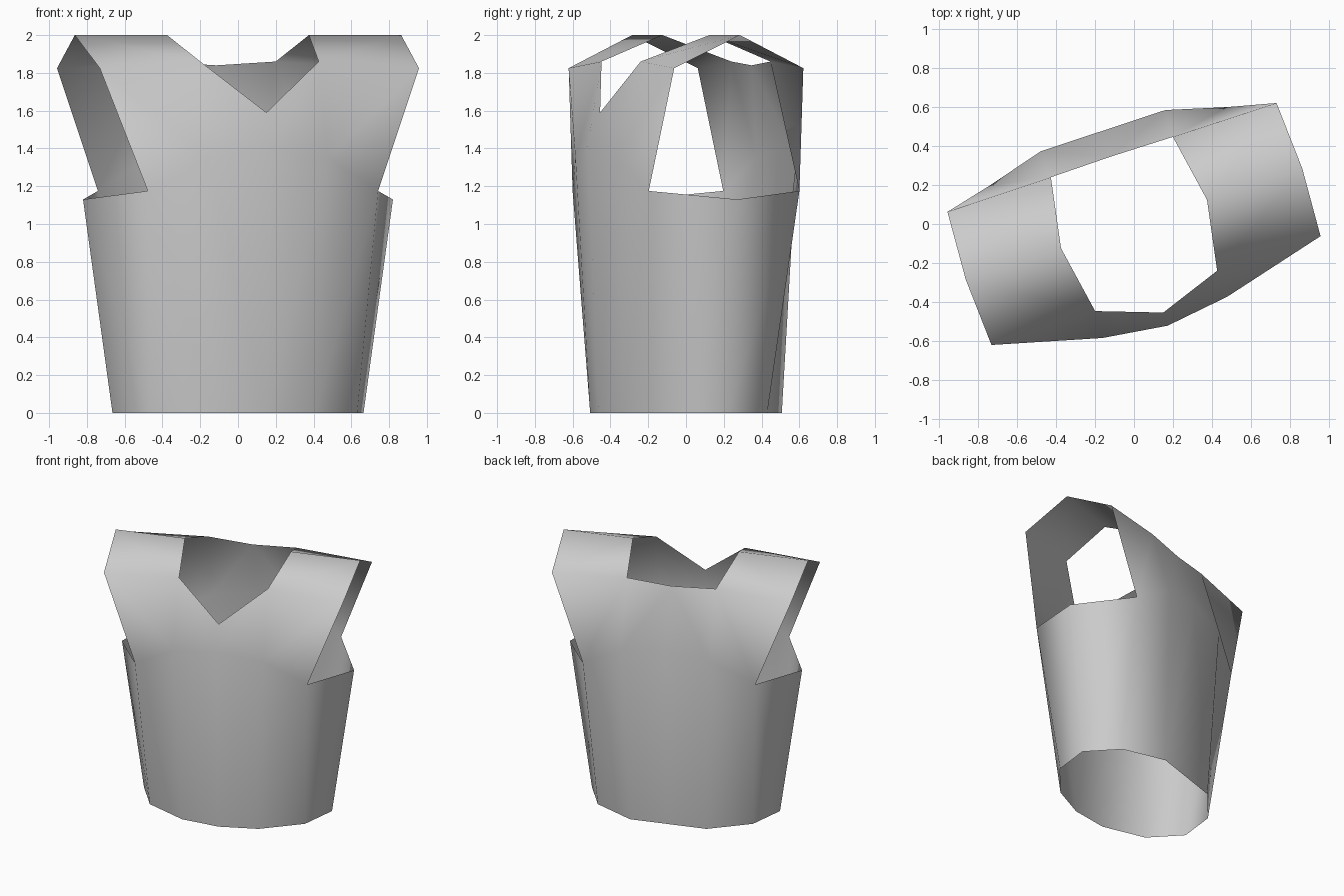
import bpy, bmesh, math

if "Cube" in bpy.data.objects:
    bpy.data.objects.remove(bpy.data.objects["Cube"])

# Plain grey cloth
cloth = bpy.data.materials.new("grey cloth")
cloth.use_nodes = True
grey = (0.6, 0.6, 0.6, 1)
cloth.diffuse_color = grey
cloth.node_tree.nodes["Principled BSDF"].inputs["Base Color"].default_value = grey

bm = bmesh.new()
vert = bm.verts.new

# Points shared by front and back: underarm seam and shoulder ridge
hem_side = vert((0.70, 0, 0))
underarm = vert((0.864, 0, 1.13))
ridge_neck = vert((0.395, 0, 2.0))
ridge_arm = vert((0.91, 0, 2.0))


def panel(side, hem_mid, chest_mid, neck_mid):
    """Half of the front (side -1) or back (side 1) panel, with its strap."""
    def p(x, depth, z):
        return vert((x, side * depth, z))

    # Columns from the middle out to the armhole, each from the hem up
    middle = [p(0, hem_mid, 0), p(0, chest_mid, 1.4), p(0, *neck_mid)]
    breast = [p(0.285, 0.44, 0), p(0.337, 0.505, 1.35), p(0.33, 0.362, 1.86)]
    armhole = [p(0.578, 0.262, 0), p(0.642, 0.42, 1.175), p(0.89, 0.36, 1.825)]

    faces = []
    for a, b in ((middle, breast), (breast, armhole)):
        for i in range(2):
            faces.append((a[i], b[i], b[i + 1], a[i + 1]))
    # Side of the body and shoulder strap
    faces.append((armhole[0], hem_side, underarm, armhole[1]))
    faces.append((breast[2], armhole[2], ridge_arm, ridge_neck))
    for f in faces:
        bm.faces.new(f if side < 0 else f[::-1])


panel(-1, 0.485, 0.55, (0.479, 1.59))
panel(1, 0.44, 0.505, (0.366, 1.84))

for f in bm.faces:
    f.smooth = True

mesh = bpy.data.meshes.new("vest")
bm.to_mesh(mesh)
bm.free()
mesh.materials.append(cloth)

vest = bpy.data.objects.new("vest", mesh)
bpy.context.collection.objects.link(vest)
vest.rotation_euler.z = math.radians(18.3)

# Mirror the half vest across its middle
mirror = vest.modifiers.new("mirror", "MIRROR")
mirror.use_axis[0] = True
mirror.use_clip = True
mirror.merge_threshold = 0.001
